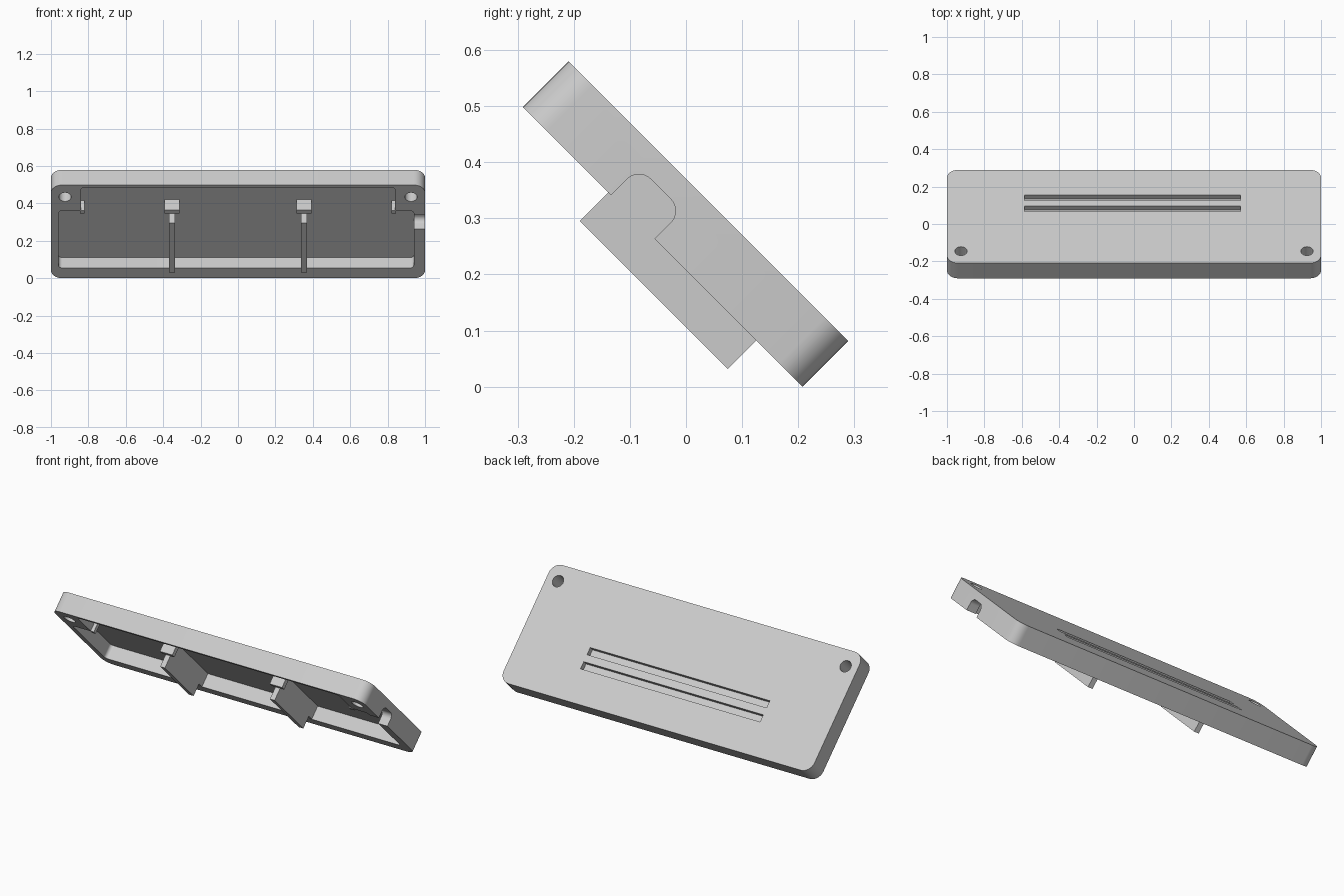
import bpy, bmesh, math
from mathutils import Matrix

if "Cube" in bpy.data.objects:
    bpy.data.objects.remove(bpy.data.objects["Cube"])

# Parts are laid out flat (x, distance up the slope v, height w), then tilted
TILT = Matrix.Translation((0, 0.208, 0)) @ Matrix.Rotation(math.radians(-45), 4, 'X')
WIDTH, SLOPE, THICK, DEPTH = 2.0, 0.705, 0.115, 0.078

grey = bpy.data.materials.new("light_grey")
grey.diffuse_color = (0.6, 0.6, 0.6, 1)
grey.use_nodes = True
grey.node_tree.nodes["Principled BSDF"].inputs["Base Color"].default_value = grey.diffuse_color


def rounded(a0, a1, b0, b1, r, n=8):
    """Outline of a rectangle with rounded corners."""
    if r == 0:
        return [(a0, b0), (a1, b0), (a1, b1), (a0, b1)]
    pts = []
    for k, (a, b) in enumerate([(a1 - r, b1 - r), (a0 + r, b1 - r), (a0 + r, b0 + r), (a1 - r, b0 + r)]):
        for i in range(n + 1):
            t = (k + i / n) * math.pi / 2
            pts.append((a + r * math.cos(t), b + r * math.sin(t)))
    return pts


def prism(name, outline, lo, hi, along='w'):
    """Extrude an (x, v) outline along w, or a (v, w) outline along x."""
    bm = bmesh.new()
    put = (lambda p, h: (p[0], -p[1], h)) if along == 'w' else (lambda p, h: (h, -p[0], p[1]))
    bottom = [bm.verts.new(put(p, lo)) for p in outline]
    top = [bm.verts.new(put(p, hi)) for p in outline]
    bm.faces.new(bottom)
    bm.faces.new(top)
    for i in range(len(outline)):
        j = (i + 1) % len(outline)
        bm.faces.new((bottom[i], bottom[j], top[j], top[i]))
    bmesh.ops.recalc_face_normals(bm, faces=bm.faces)
    bm.transform(TILT)
    me = bpy.data.meshes.new(name)
    bm.to_mesh(me)
    bm.free()
    me.materials.append(grey)
    ob = bpy.data.objects.new(name, me)
    bpy.context.collection.objects.link(ob)
    return ob


# Tilted case with rounded corners
case = prism("case", rounded(-1, 1, 0, SLOPE, 0.06), 0, THICK)

# Underside cavity: wide lower part and narrower upper part between screw corners
cutters = [
    prism("cavity_lower", rounded(-0.96, 0.94, 0.078, 0.51, 0.02), -0.05, DEPTH),
    prism("cavity_upper", rounded(-0.84, 0.84, 0.3, 0.686, 0.02), -0.05, DEPTH - 0.0005),
    # Side port
    prism("port", rounded(0.373, 0.483, -0.08, 0.07, 0.03), 0.92, 1.1, 'x'),
]
# Shallow grooves in the top face
for v in (0.19, 0.274):
    cutters.append(prism("groove", rounded(-0.585, 0.57, v, v + 0.042, 0), THICK - 0.03, 0.2))
# Screw holes
for s in (-1, 1):
    x = 0.925 * s
    cutters.append(prism("screw_hole", rounded(x - 0.033, x + 0.033, 0.581, 0.647, 0.0329), -0.1, 0.2))

for c in cutters:
    c.hide_render = True
    m = case.modifiers.new(c.name, 'BOOLEAN')
    m.operation = 'DIFFERENCE'
    m.solver = 'EXACT'
    m.object = c

# Bake the cuts and drop the cutters
dg = bpy.context.evaluated_depsgraph_get()
case.data = bpy.data.meshes.new_from_object(case.evaluated_get(dg))
case.modifiers.clear()
for c in cutters:
    bpy.data.objects.remove(c)

# Support legs, their cavity ribs, end blocks and corner tabs
for s, side in ((-1, "left"), (1, "right")):
    x = 0.353 * s
    prism(side + "_leg", rounded(0.117, 0.49, -0.072, DEPTH + 0.004, 0), x - 0.015, x + 0.015, 'x')
    prism(side + "_rib", rounded(0.07, 0.49, 0.001, DEPTH + 0.004, 0), x - 0.014, x + 0.014, 'x')
    prism(side + "_end_block", rounded(x - 0.04, x + 0.04, 0.488, 0.516, 0), 0, DEPTH + 0.004)
    a, b = sorted((0.82 * s, 0.845 * s))
    prism(side + "_tab", rounded(a, b, 0.488, 0.512, 0), 0, DEPTH + 0.004)

bpy.ops.object.select_all(action='DESELECT')
case.select_set(True)
bpy.context.view_layer.objects.active = case
bpy.ops.object.shade_smooth_by_angle(angle=math.radians(30))
